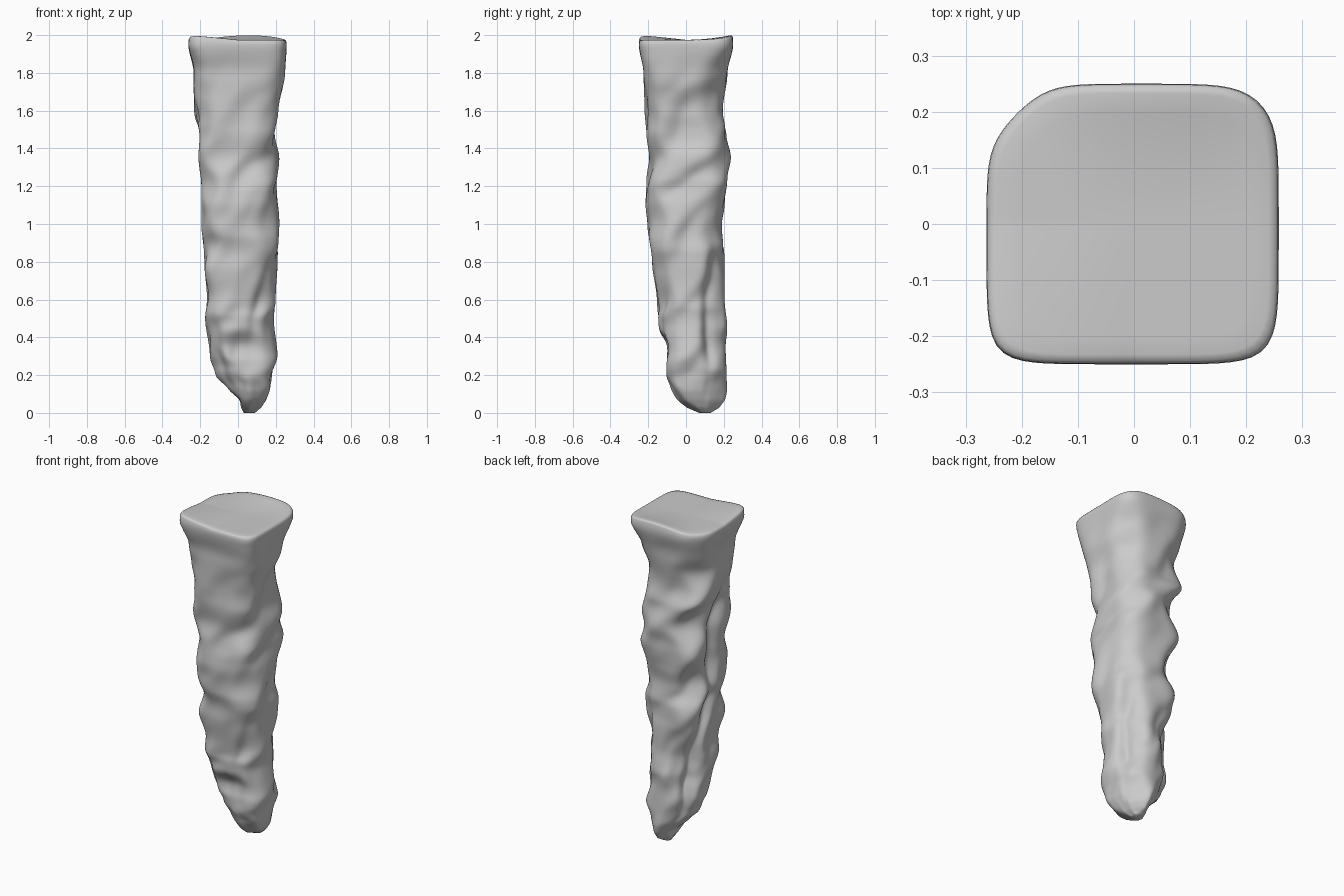
import bpy, bmesh, math
from mathutils import noise, Vector

if "Cube" in bpy.data.objects:
    bpy.data.objects.remove(bpy.data.objects["Cube"])

SEG = 112
RINGS = 140
TAU = 2 * math.pi

# silhouette keys (z, low, high) along x, along y, and along the two diagonals
X_KEYS = [(0, .03, .09), (.03, .015, .125), (.07, .01, .15), (.12, -.05, .17), (.2, -.12, .18),
          (.3, -.15, .21), (.5, -.175, .19), (.6, -.165, .20),
          (.8, -.18, .21), (1.0, -.195, .22), (1.2, -.195, .205),
          (1.35, -.21, .22), (1.47, -.205, .195), (1.6, -.235, .215), (1.8, -.235, .25),
          (1.95, -.263, .258)]
Y_KEYS = [(0, .07, .13), (.03, .0, .18), (.07, -.05, .21), (.12, -.08, .22), (.2, -.105, .215),
          (.35, -.10, .21), (.45, -.145, .22), (.6, -.155, .205), (.8, -.18, .205),
          (1.0, -.205, .19), (1.1, -.215, .205), (1.25, -.21, .22), (1.35, -.195, .24),
          (1.47, -.21, .215), (1.6, -.22, .195), (1.8, -.225, .22), (1.95, -.25, .25)]
U_KEYS = [(0, .08, .15), (.06, .0, .18), (.14, -.03, .2), (.23, -.07, .225), (.42, -.175, .21),
          (.6, -.186, .2), (.75, -.22, .22), (.91, -.186, .21), (1.06, -.26, .235),
          (1.2, -.2, .25), (1.37, -.255, .235), (1.5, -.22, .21), (1.67, -.25, .21),
          (1.8, -.27, .24), (1.95, -.333, .308)]
V_KEYS = [(0, 0, .06), (.06, -.1, .09), (.14, -.155, .13), (.33, -.17, .17), (.54, -.165, .155),
          (.75, -.21, .22), (1.0, -.22, .175), (1.2, -.255, .24), (1.37, -.22, .19),
          (1.55, -.235, .255), (1.7, -.27, .22), (1.95, -.325, .28)]

# spiral grooves: (angle at z=0, turn per unit z, lowest z, highest z, depth, width)
GROOVES = [(2.2, .75, .05, 1.7, .22, .2), (.25, .6, .05, .85, .13, .2),
           (-1.5, .9, .2, .85, .13, .2), (3.6, .9, .0, .7, .12, .22)]


def span(keys, z):
    for a, b in zip(keys, keys[1:]):
        if z <= b[0]:
            t = (z - a[0]) / (b[0] - a[0])
            if a[0] >= .12:
                t = t * t * (3 - 2 * t)
            return a[1] + (b[1] - a[1]) * t, a[2] + (b[2] - a[2]) * t
    return keys[-1][1], keys[-1][2]


def section(z):
    """Softened octagon bounded by the eight silhouettes at height z, with lumps."""
    q = math.sqrt(.5)
    (xl, xh), (yl, yh) = span(X_KEYS, z), span(Y_KEYS, z)
    (ul, uh), (vl, vh) = span(U_KEYS, z), span(V_KEYS, z)
    cx, cy = (xl + xh) / 2, (yl + yh) / 2
    cu, cv = (cx + cy) * q, (cy - cx) * q
    reach = [xh - cx, uh - cu, yh - cy, vh - cv, cx - xl, cu - ul, cy - yl, cv - vl]
    reach = [max(r, .02) * (1.03 if k % 2 else 1) for k, r in enumerate(reach)]
    amp = max(0, min(1, (1.92 - z) * 3))
    pts = []
    for i in range(SEG):
        a = TAU * i / SEG
        total = 0
        for k in range(8):
            c = math.cos(a - k * TAU / 8)
            if c > .1:
                total += (c / reach[k]) ** 14
        r = total ** (-1 / 14)
        m = 1
        for base, turn, lo, hi, depth, width in GROOVES:
            d = (a - base - turn * z - .08 * math.sin(9 * z) + math.pi) % TAU - math.pi
            fade = max(0, min(1, (z - lo) * 3.5, (hi - z) * 3.5))
            m -= amp * fade * depth * math.exp(-(d / width) ** 2)
        # lumps and ridges slanting up to the right around the body
        s = a - 1.8 * z
        n = noise.noise(Vector((1.4 * math.cos(s), 1.4 * math.sin(s), z * 4)))
        m += amp * (.11 * n + .035 * math.sin(TAU * z / .32 - 4 * a + 3 * n))
        pts.append((r * m * math.cos(a), r * m * math.sin(a)))
    xs, ys = [p[0] for p in pts], [p[1] for p in pts]
    return [(xl + (xh - xl) * (x - min(xs)) / (max(xs) - min(xs)),
             yl + (yh - yl) * (y - min(ys)) / (max(ys) - min(ys))) for x, y in pts]


def top_height(x, y):
    # slightly dished cap: raised at the back and the front left corner
    back = min(1, max(0, y / .24)) ** 2 * max(0, 1 - ((x - .06) / .25) ** 2)
    return 1.975 + .025 * back + .025 * min(1, max(0, -x / .24) * max(0, -y / .24))


bm = bmesh.new()
rings = []


def add_ring(points):
    rings.append([bm.verts.new(p) for p in points])


# side wall
for k in range(RINGS):
    z = 1.95 * (k / (RINGS - 1)) ** 1.2
    add_ring([(x, y, z) for x, y in section(z)])

# rounded rim and cap
rim = section(1.95)
for scale, drop in ((.995, .012), (.975, .003), (.93, 0), (.8, 0), (.55, 0), (.3, 0), (.1, 0)):
    add_ring([(x * scale, y * scale, top_height(x * scale, y * scale) - drop) for x, y in rim])

for lo, hi in zip(rings, rings[1:]):
    for i in range(SEG):
        j = (i + 1) % SEG
        bm.faces.new((lo[i], lo[j], hi[j], hi[i]))
bm.faces.new(rings[0][::-1])
bm.faces.new(rings[-1])

# soften the lumps
for _ in range(4):
    bmesh.ops.smooth_vert(bm, verts=[v for v in bm.verts if .03 < v.co.z < 1.93], factor=.5,
                          use_axis_x=True, use_axis_y=True, use_axis_z=True)
for f in bm.faces:
    f.smooth = True
bmesh.ops.recalc_face_normals(bm, faces=bm.faces[:])

mesh = bpy.data.meshes.new("stalactite")
bm.to_mesh(mesh)
bm.free()
rock = bpy.data.objects.new("stalactite", mesh)
bpy.context.collection.objects.link(rock)
